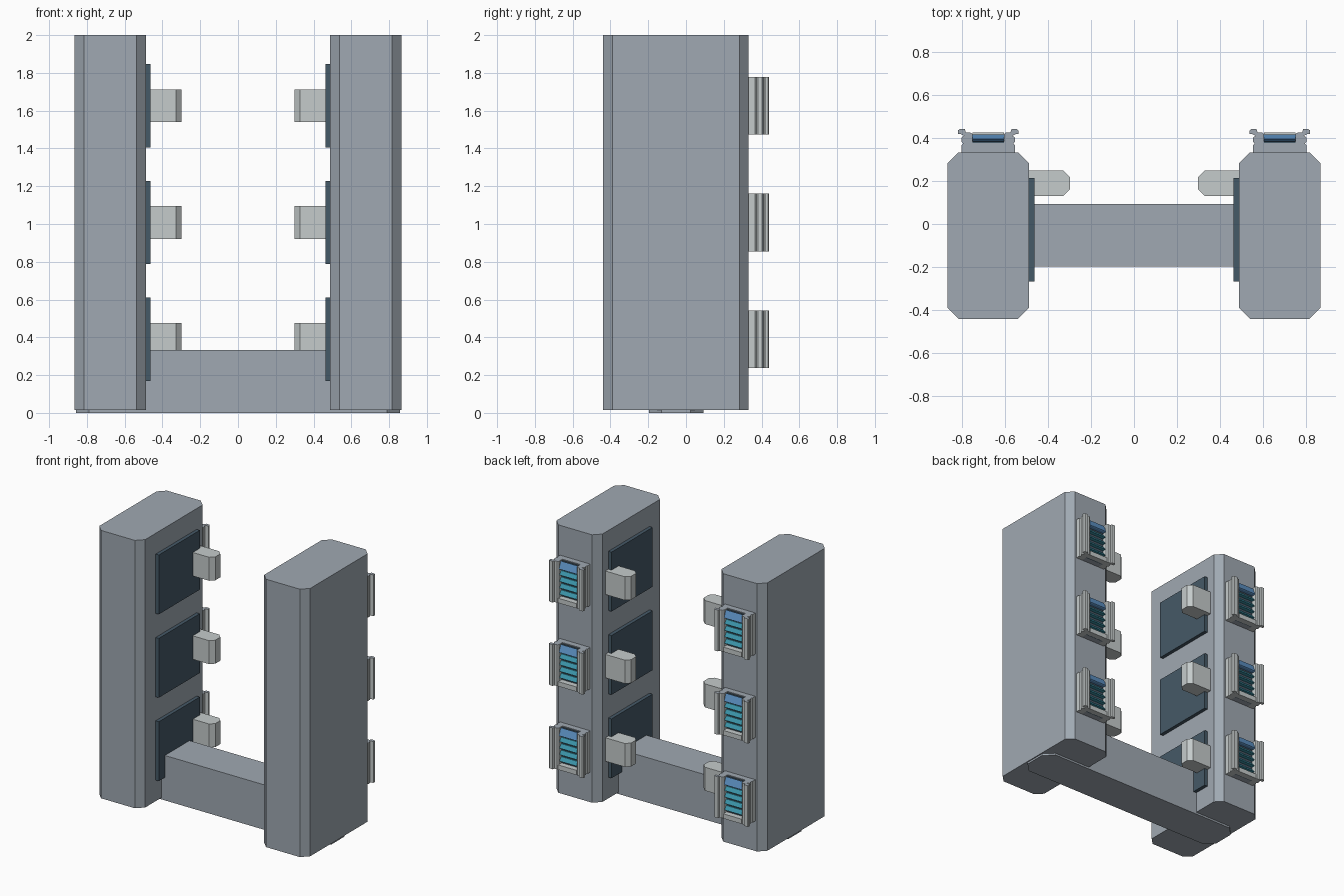
import bpy, bmesh

if "Cube" in bpy.data.objects:
    bpy.data.objects.remove(bpy.data.objects["Cube"])


def material(name, rgb):
    m = bpy.data.materials.new(name)
    m.diffuse_color = (*rgb, 1)
    m.use_nodes = True
    m.node_tree.nodes["Principled BSDF"].inputs["Base Color"].default_value = m.diffuse_color
    return m


GREY = material("blue grey", (0.35, 0.395, 0.445))
LIGHT = material("light grey", (0.56, 0.60, 0.60))
DARK = material("dark slate", (0.06, 0.10, 0.135))
TEAL = material("teal", (0.045, 0.30, 0.40))
BLUE = material("sky blue", (0.11, 0.29, 0.56))


def prism(name, pts, lo, hi, mat, axis="z", top_mat=None):
    """Extrude an outline: (x, y) along z, or (y, z) along x."""
    place = (lambda p, t: (p[0], p[1], t)) if axis == "z" else (lambda p, t: (t, p[0], p[1]))
    bm = bmesh.new()
    a = [bm.verts.new(place(p, lo)) for p in pts]
    b = [bm.verts.new(place(p, hi)) for p in pts]
    bm.faces.new(a)
    bm.faces.new(b)
    n = len(pts)
    for i in range(n):
        bm.faces.new((a[i], a[(i + 1) % n], b[(i + 1) % n], b[i]))
    bmesh.ops.recalc_face_normals(bm, faces=bm.faces)
    if top_mat:
        bm.normal_update()
        for f in bm.faces:
            f.material_index = int(f.normal.z > 0.9)
    me = bpy.data.meshes.new(name)
    bm.to_mesh(me)
    bm.free()
    me.materials.append(mat)
    if top_mat:
        me.materials.append(top_mat)
    ob = bpy.data.objects.new(name, me)
    bpy.context.collection.objects.link(ob)
    return ob


def rect(x0, x1, y0, y1):
    return [(x0, y0), (x1, y0), (x1, y1), (x0, y1)]


def octagon(x0, x1, y0, y1, c):
    return [(x0 + c, y0), (x1 - c, y0), (x1, y0 + c), (x1, y1 - c),
            (x1 - c, y1), (x0 + c, y1), (x0, y1 - c), (x0, y0 + c)]


def flip(pts, s, cx=0):
    return [(cx + s * x, y) for x, y in pts]


# ribbed side rail of a rear vent, measured from the vent centre
RAIL = [(0.074, 0.33), (0.124, 0.33), (0.124, 0.365), (0.116, 0.373),
        (0.124, 0.381), (0.124, 0.402), (0.112, 0.41), (0.128, 0.417),
        (0.141, 0.417), (0.141, 0.434), (0.134, 0.44), (0.108, 0.44),
        (0.104, 0.426), (0.084, 0.426), (0.074, 0.418)]
CX, HW = 0.677, 0.074

# low beam joining the towers
prism("cross_beam", octagon(-0.857, 0.857, -0.197, 0.092, 0.067), 0, 0.333, GREY)

for s, side in ((-1, "left"), (1, "right")):
    prism(side + "_tower", flip(octagon(0.488, 0.865, -0.44, 0.332, 0.05), s), 0.014, 2, GREY)

    for k in range(3):
        z = 0.39 + 0.618 * k
        tag = f"{side}_{k + 1}"

        # inner face: dark panel and projecting block
        prism("panel_" + tag, flip(rect(0.462, 0.492, -0.268, 0.213), s), z - 0.22, z + 0.22, DARK)
        block = [(0.492, 0.13), (0.328, 0.13), (0.298, 0.16),
                 (0.298, 0.218), (0.328, 0.248), (0.492, 0.248)]
        prism("block_" + tag, flip(block, s), z - 0.087, z + 0.087, LIGHT)

        # rear vent: body, dark recess, rails and sill
        cx, lo, hi = s * CX, z - 0.153, z + 0.153
        xa, xb = cx - HW, cx + HW
        prism("vent_body_" + tag, rect(xa, xb, 0.33, 0.375), lo, hi, GREY)
        prism("vent_recess_" + tag, rect(xa, xb, 0.375, 0.383), lo, hi - 0.006, DARK)
        for e in (-1, 1):
            prism(f"vent_rail_{tag}_{'a' if e < 0 else 'b'}", flip(RAIL, e, cx),
                  lo, hi, LIGHT, top_mat=GREY)
        prism("vent_sill_" + tag, rect(xa, xb, 0.38, 0.424), lo, lo + 0.035, LIGHT)

        # sloped blue hood above four teal louvres
        hood = [(0.394, hi - 0.006), (0.415, hi - 0.058), (0.408, hi - 0.062),
                (0.383, hi - 0.062), (0.383, hi - 0.02)]
        prism("vent_hood_" + tag, hood, xa, xb, BLUE, axis="x")
        for j in range(4):
            t = hi - 0.078 - 0.048 * j
            louvre = [(0.383, t), (0.39, t), (0.41, t - 0.026), (0.383, t - 0.026)]
            prism(f"vent_louvre_{tag}_{j + 1}", louvre, xa, xb, TEAL, axis="x")
